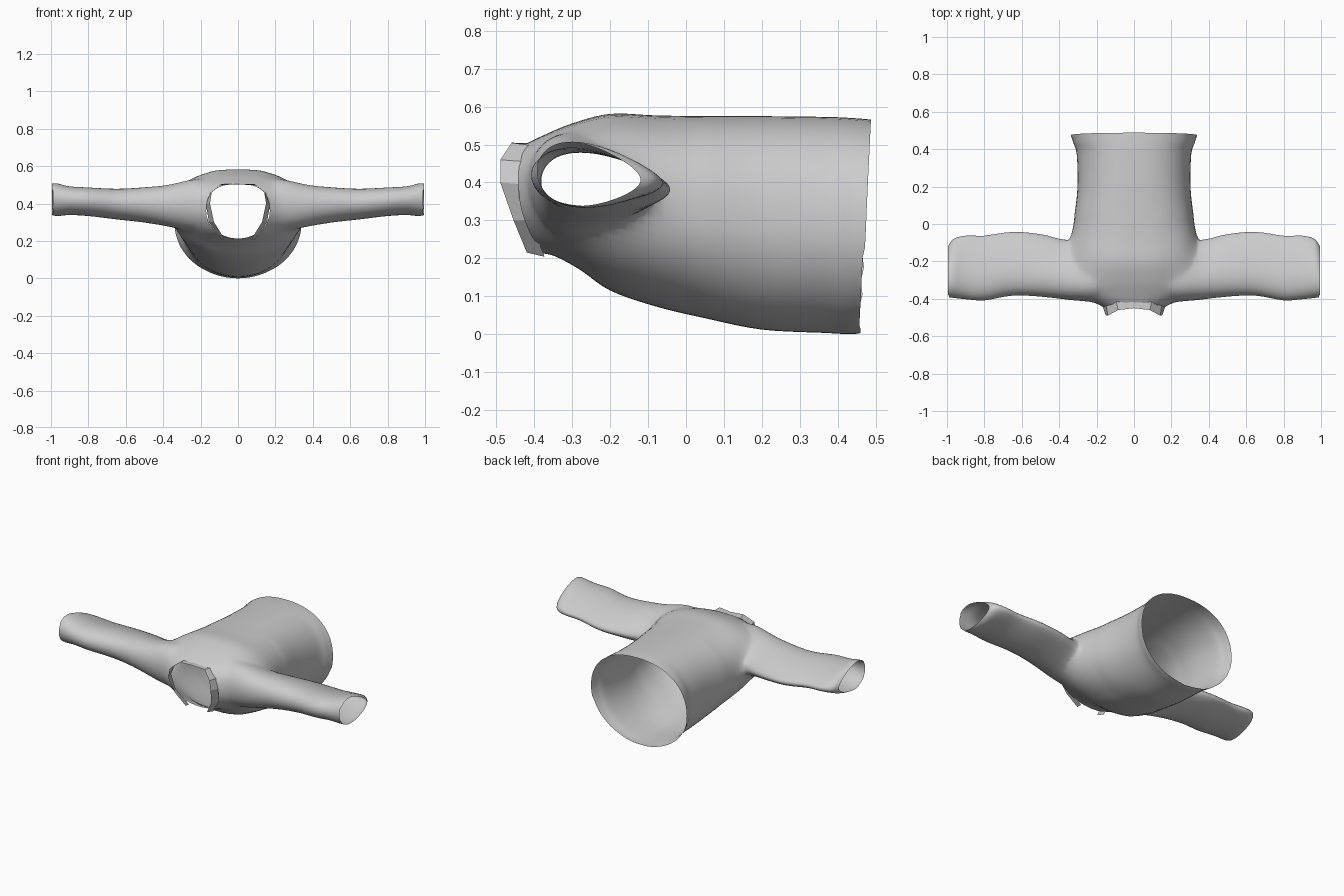
import bpy, bmesh, math
from mathutils import Vector

if "Cube" in bpy.data.objects:
    bpy.data.objects.remove(bpy.data.objects["Cube"])

N = 64


def smooth_path(rows, steps):
    """Catmull-Rom interpolation of section parameters."""
    out = []
    for i in range(len(rows) - 1):
        a, b = rows[i], rows[i + 1]
        p = rows[i - 1] if i else a
        n = rows[i + 2] if i + 2 < len(rows) else b
        for s in range(steps):
            t = s / steps
            out.append([0.5 * (2 * b0 + (c - a0) * t + (2 * a0 - 5 * b0 + 4 * c - d) * t * t
                               + (3 * b0 - a0 - 3 * c + d) * t ** 3)
                        for a0, b0, c, d in zip(p, a, b, n)])
    out.append(list(rows[-1]))
    return out


def loft(name, rings, apexes):
    """Closed tube through rings; each end is capped by a cone to an apex."""
    bm = bmesh.new()
    vs = [[bm.verts.new(p) for p in r] for r in rings]
    for a, b in zip(vs, vs[1:]):
        for k in range(N):
            j = (k + 1) % N
            bm.faces.new((a[k], a[j], b[j], b[k]))
    for ring, ap in zip((vs[0], vs[-1]), apexes):
        tip = bm.verts.new(ap)
        for k in range(N):
            bm.faces.new((ring[k], ring[(k + 1) % N], tip))
    bmesh.ops.recalc_face_normals(bm, faces=bm.faces)
    me = bpy.data.meshes.new(name)
    bm.to_mesh(me)
    bm.free()
    ob = bpy.data.objects.new(name, me)
    bpy.context.collection.objects.link(ob)
    return ob


def body_ring(p):
    yt, ys, yb, hw, zb, zt = p
    pts = []
    for k in range(N):
        a = 2 * math.pi * k / N
        c, s = math.cos(a), math.sin(a)
        # squarer upper half towards the shoulders
        e = 2 / (2.45 - 0.4 * yt) if s > 0 else 1
        cx, sz = math.copysign(abs(c) ** e, c), math.copysign(abs(s) ** e, s)
        mid = (yt + yb) / 2
        pts.append((hw * cx, mid + (yt - yb) / 2 * s + (ys - mid) * c * c,
                    (zb + zt) / 2 + (zt - zb) / 2 * sz))
    return pts


def sleeve_ring(p):
    x, yf, yb, zb, zt = p
    pts = []
    for k in range(N):
        a = 2 * math.pi * k / N
        c, s = math.cos(a), math.sin(a)
        # blunt at the front, narrowing towards the back
        pts.append((x, (yf + yb) / 2 + (yb - yf) / 2 * c,
                    (zb + zt) / 2 + (zt - zb) / 2 * s * (1 - 0.35 * c) / 1.06 - 0.012 * c))
    return pts


# Torso sections from hem to neck: y top, y side, y bottom, half width, z bottom, z top
body = [(.488, .475, .46, .338, .002, .566), (.44, .435, .43, .325, .0, .57),
        (.37, .37, .37, .306, .003, .573), (.2, .2, .2, .302, .012, .575),
        (.05, .05, .05, .318, .042, .575), (-.08, -.08, -.08, .34, .073, .577),
        (-.2, -.2, -.2, .355, .115, .581), (-.3, -.3, -.28, .33, .17, .556),
        (-.375, -.385, -.345, .265, .205, .525), (-.42, -.44, -.38, .17, .213, .503)]
# Sleeve sections outward: x, y front, y back, z bottom, z top
arm = [(0, -.33, -.15, .26, .48), (.1, -.35, -.14, .26, .49), (.2, -.412, -.11, .255, .528),
       (.28, -.413, -.10, .255, .52), (.37, -.405, -.085, .272, .497), (.5, -.388, -.055, .295, .483),
       (.65, -.383, -.042, .312, .475), (.8, -.408, -.062, .33, .482),
       (.9, -.402, -.062, .335, .488), (.965, -.395, -.08, .33, .503), (.995, -.392, -.12, .335, .503)]
arms = [(-r[0],) + r[1:] for r in arm[:0:-1]] + arm

hem_tip, neck_tip = (0, .6, .28), (0, -.52, .36)
cuff_tips = [(-1.06, -.24, .41), (1.06, -.24, .41)]
shirt = loft("shirt_body", [body_ring(p) for p in smooth_path(body, 5)], [hem_tip, neck_tip])
sleeves = loft("sleeve_helper", [sleeve_ring(p) for p in smooth_path(arms, 4)], cuff_tips)

# Join torso and sleeves into one skin
mod = shirt.modifiers.new("join", "BOOLEAN")
mod.operation, mod.solver, mod.object = "UNION", "EXACT", sleeves
dg = bpy.context.evaluated_depsgraph_get()
joined = bpy.data.meshes.new_from_object(shirt.evaluated_get(dg))
shirt.modifiers.clear()
shirt.data = joined
bpy.data.objects.remove(sleeves)

# Open the hem, neck and cuffs, then soften the armhole seam
bm = bmesh.new()
bm.from_mesh(joined)
tips = [Vector(t) for t in [hem_tip, neck_tip] + cuff_tips]
bmesh.ops.delete(bm, geom=[v for v in bm.verts if any((v.co - t).length < 1e-3 for t in tips)],
                 context="VERTS")
bmesh.ops.remove_doubles(bm, verts=bm.verts, dist=0.005)
bmesh.ops.triangulate(bm, faces=[f for f in bm.faces if len(f.verts) > 4])
soft = [v for v in bm.verts if .15 < abs(v.co.x) < .46 and v.co.y < .05 and not v.is_boundary]
for _ in range(10):
    bmesh.ops.smooth_vert(bm, verts=soft, factor=0.5, use_axis_x=True, use_axis_y=True, use_axis_z=True)
bmesh.ops.recalc_face_normals(bm, faces=bm.faces)
bm.to_mesh(joined)
bm.free()

# Faceted collar band, open at the throat: x, y, z of outer edge and inner edge
half = [((0, -.45, .502), (0, -.412, .504)), ((.085, -.46, .505), (.095, -.41, .498)),
        ((.14, -.49, .46), (.15, -.425, .455)), ((.15, -.49, .40), (.172, -.43, .395)),
        ((.128, -.455, .30), (.155, -.41, .30)), ((.075, -.42, .215), (.085, -.373, .204))]
full = [tuple((-p[0], p[1], p[2]) for p in pair) for pair in half[:0:-1]] + half
me = bpy.data.meshes.new("collar")
me.from_pydata([p for pair in full for p in pair], [],
               [(2 * i, 2 * i + 1, 2 * i + 3, 2 * i + 2) for i in range(len(full) - 1)])
collar = bpy.data.objects.new("collar", me)
bpy.context.collection.objects.link(collar)

# Smooth cloth shading
bpy.ops.object.select_all(action="DESELECT")
shirt.select_set(True)
bpy.context.view_layer.objects.active = shirt
bpy.ops.object.shade_smooth_by_angle(angle=math.radians(60))
